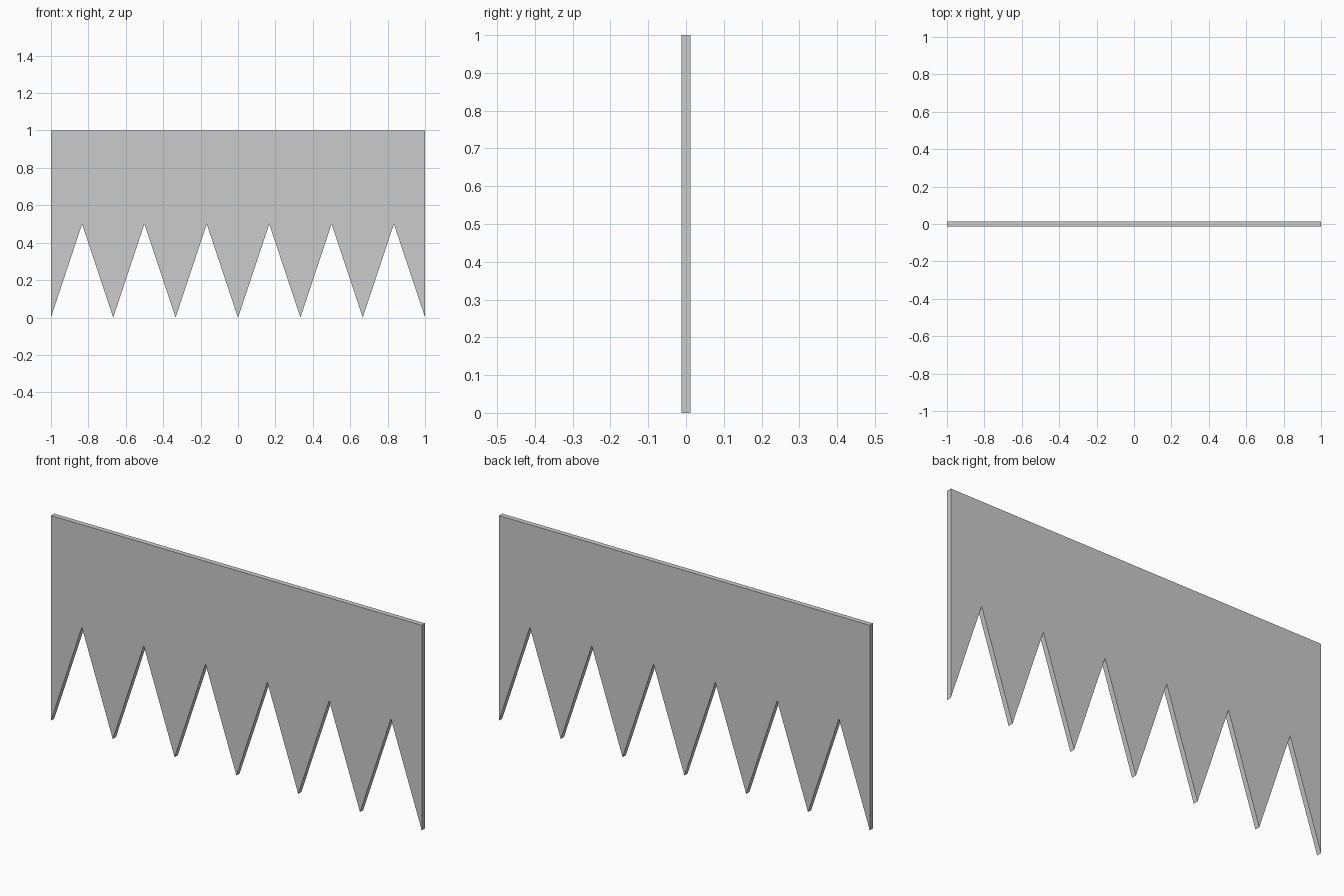
import bpy, bmesh

if "Cube" in bpy.data.objects:
    bpy.data.objects.remove(bpy.data.objects["Cube"])

TEETH = 6          # notches along the lower edge
HALF_W = 1.0
TOP = 1.0
NOTCH = 0.5        # height of each notch apex
THICK = 0.025

# Outline: zigzag lower edge from left to right, then the straight top
step = HALF_W / TEETH
outline = [(-HALF_W + i * step, NOTCH if i % 2 else 0.0) for i in range(2 * TEETH + 1)]
outline += [(HALF_W, TOP), (-HALF_W, TOP)]

# Extrude the outline into a thin plate
bm = bmesh.new()
face = bm.faces.new([bm.verts.new((x, -THICK / 2, z)) for x, z in outline])
result = bmesh.ops.extrude_face_region(bm, geom=[face], use_keep_orig=True)
moved = [g for g in result["geom"] if isinstance(g, bmesh.types.BMVert)]
bmesh.ops.translate(bm, verts=moved, vec=(0, THICK, 0))
bmesh.ops.recalc_face_normals(bm, faces=bm.faces)

mesh = bpy.data.meshes.new("toothed_panel")
bm.to_mesh(mesh)
bm.free()
panel = bpy.data.objects.new("toothed_panel", mesh)
bpy.context.collection.objects.link(panel)
